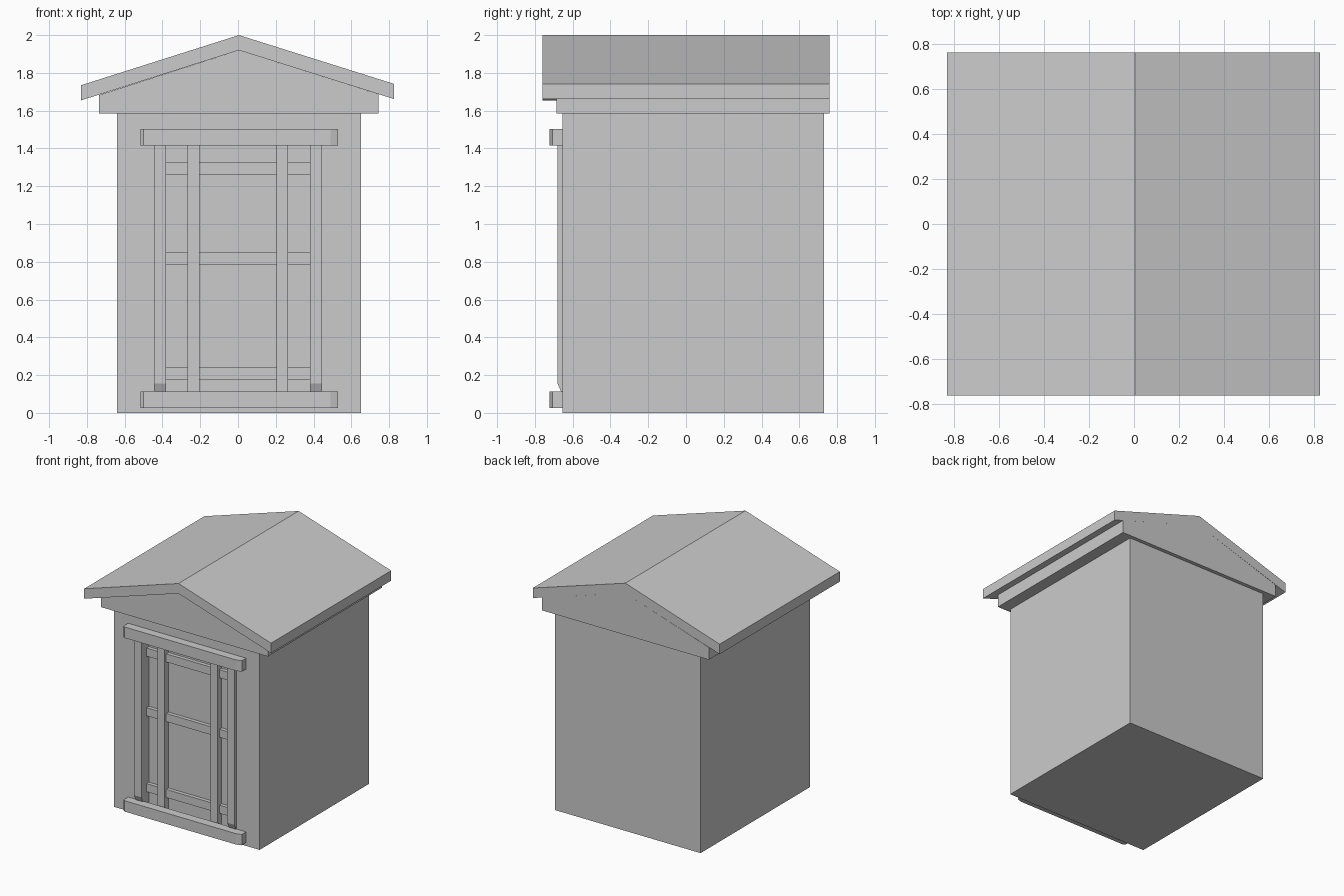
import bpy, bmesh
from mathutils import Vector

if "Cube" in bpy.data.objects:
    bpy.data.objects.remove(bpy.data.objects["Cube"])


def prism(name, profile, direction):
    """Extrude a planar polygon along a vector into a closed solid."""
    bm = bmesh.new()
    face = bm.faces.new([bm.verts.new(p) for p in profile])
    ext = bmesh.ops.extrude_face_region(bm, geom=[face], use_keep_orig=True)
    verts = [v for v in ext["geom"] if isinstance(v, bmesh.types.BMVert)]
    bmesh.ops.translate(bm, verts=verts, vec=Vector(direction))
    bmesh.ops.recalc_face_normals(bm, faces=bm.faces)
    mesh = bpy.data.meshes.new(name)
    bm.to_mesh(mesh)
    bm.free()
    obj = bpy.data.objects.new(name, mesh)
    bpy.context.collection.objects.link(obj)
    return obj


def box(name, x0, x1, y0, y1, z0, z1):
    base = [(x0, y0, z0), (x1, y0, z0), (x1, y1, z0), (x0, y1, z0)]
    return prism(name, base, (0, 0, z1 - z0))


def xz_prism(name, points, y0, y1):
    return prism(name, [(x, y0, z) for x, z in points], (0, y1 - y0, 0))


WALL, PANEL = -0.655, -0.585  # front wall plane and recessed door panel plane

# Hut body with a recessed doorway
body = box("body", -0.64, 0.65, WALL, 0.73, 0, 1.585)
cutter = box("doorway_cutter", -0.38, 0.38, -0.8, PANEL, 0.07, 1.46)
cutter.hide_render = True
cutter.hide_set(True)
cut = body.modifiers.new("doorway", "BOOLEAN")
cut.object = cutter
cut.operation = "DIFFERENCE"
cut.solver = "EXACT"

# Gable block under the roof, flush with the roof at the back
xz_prism("gable", [(-0.735, 1.585), (0.745, 1.585), (0.745, 1.687),
                   (0.005, 1.92), (-0.735, 1.683)], -0.685, 0.76)

# Pitched roof slab
xz_prism("roof", [(-0.83, 1.655), (0.005, 1.92), (0.825, 1.662),
                  (0.825, 1.742), (0.005, 2.0), (-0.83, 1.735)], -0.76, 0.76)

# Lintel and sill with clipped ends
bar = [(-0.515, -0.65), (-0.515, -0.71), (-0.50, -0.722),
       (0.49, -0.722), (0.53, -0.708), (0.53, -0.65)]
for name, z0, z1 in (("lintel", 1.415, 1.503), ("sill", 0.025, 0.112)):
    prism(name, [(x, y, z0) for x, y in bar], (0, 0, z1 - z0))

# Door jambs with a slanted foot
for name, x0 in (("jamb_left", -0.445), ("jamb_right", 0.38)):
    side = [(-0.65, 0.10), (-0.66, 0.11), (-0.68, 0.155), (-0.68, 1.43), (-0.65, 1.43)]
    prism(name, [(x0, y, z) for y, z in side], (0.065, 0, 0))

# Upright door boards
for name, x0 in (("door_board_left", -0.267), ("door_board_right", 0.203)):
    box(name, x0, x0 + 0.062, -0.64, PANEL + 0.01, 0.07, 1.46)

# Horizontal door rails
for i, z in enumerate((0.175, 0.783, 1.26)):
    box(f"door_rail_{i + 1}", -0.38, 0.38, -0.615, PANEL + 0.01, z, z + 0.065)
